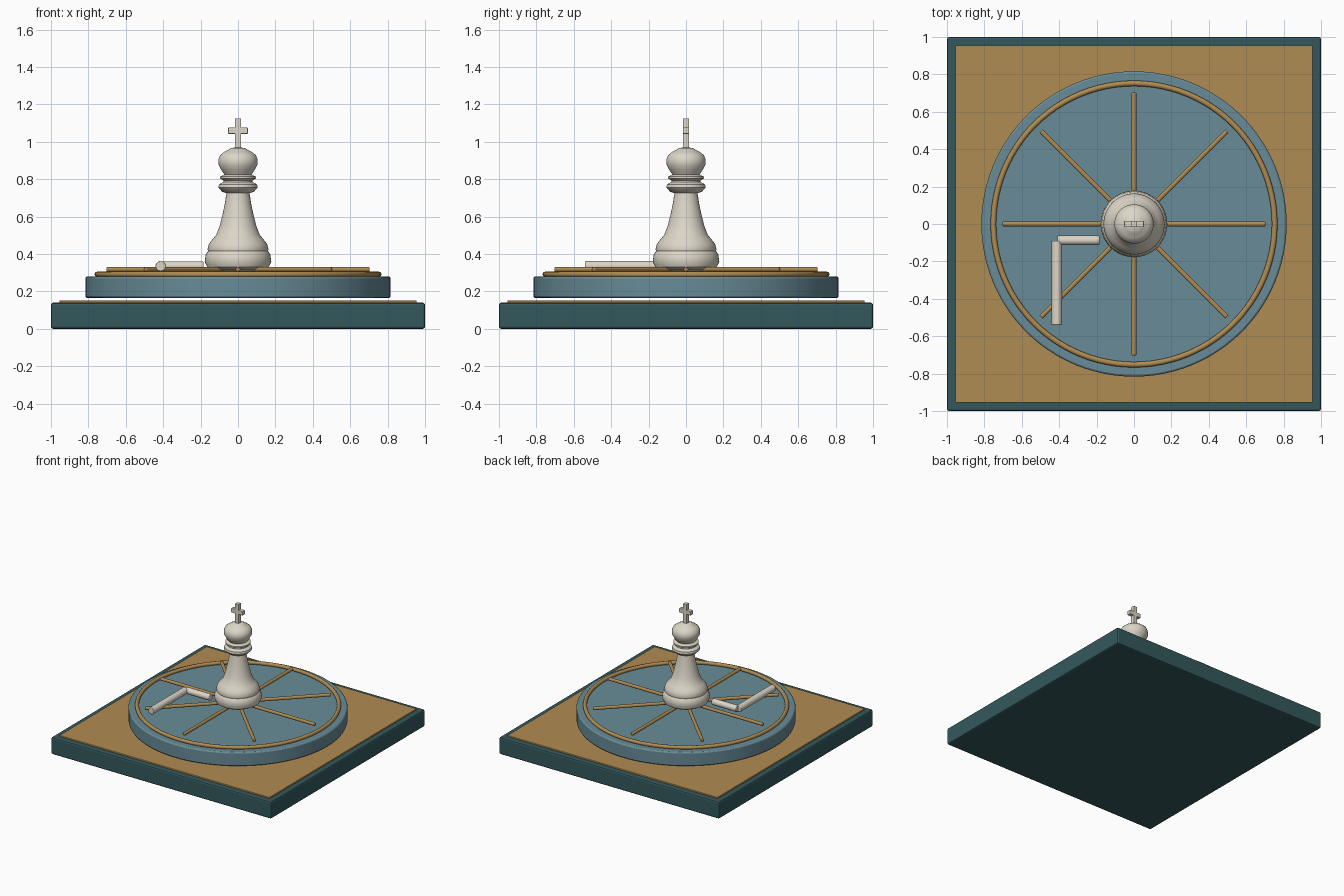
import bpy, bmesh, math
from mathutils import Vector

cube = bpy.data.objects.get("Cube")
if cube:
    bpy.data.objects.remove(cube, do_unlink=True)


def material(name, hex_code):
    # convert a display colour to linear values
    rgb = [int(hex_code[i:i + 2], 16) / 255 for i in (0, 2, 4)]
    lin = [c / 12.92 if c < 0.04 else ((c + 0.055) / 1.055) ** 2.4 for c in rgb]
    m = bpy.data.materials.new(name)
    m.use_nodes = True
    m.diffuse_color = (*lin, 1)
    m.node_tree.nodes["Principled BSDF"].inputs["Base Color"].default_value = (*lin, 1)
    return m


teal = material("dark_teal", "34595D")
blue = material("dusty_blue", "688C98")
gold = material("antique_gold", "B08C52")
ivory = material("ivory", "DDD6C8")


def finish(name, mat, bevel=0, smooth=True):
    ob = bpy.context.object
    ob.name = name
    ob.data.materials.clear()
    ob.data.materials.append(mat)
    if smooth:
        bpy.ops.object.shade_smooth_by_angle(angle=math.radians(35))
    if bevel:
        mod = ob.modifiers.new("Bevel", 'BEVEL')
        mod.width = bevel
        mod.segments = 2
        mod.limit_method = 'ANGLE'
    return ob


def box(name, mat, size, center, bevel=0):
    bpy.ops.mesh.primitive_cube_add(size=1, location=center)
    bpy.context.object.scale = size
    bpy.ops.object.transform_apply(location=False, rotation=False, scale=True)
    return finish(name, mat, bevel, smooth=False)


def rod(name, mat, start, end, radius, bevel=0.005, sides=20):
    a, b = Vector(start), Vector(end)
    bpy.ops.mesh.primitive_cylinder_add(vertices=sides, radius=radius,
                                        depth=(b - a).length, location=(a + b) / 2)
    ob = bpy.context.object
    ob.rotation_euler = (b - a).to_track_quat('Z', 'Y').to_euler()
    return finish(name, mat, bevel)


def lathe(name, mat, profile, sides=48):
    bm = bmesh.new()
    verts = [bm.verts.new((r, 0, z)) for r, z in profile]
    edges = [bm.edges.new(pair) for pair in zip(verts, verts[1:])]
    bmesh.ops.spin(bm, geom=verts + edges, cent=(0, 0, 0), axis=(0, 0, 1),
                   angle=math.tau, steps=sides)
    bmesh.ops.remove_doubles(bm, verts=bm.verts, dist=0.0005)
    bmesh.ops.recalc_face_normals(bm, faces=bm.faces)
    mesh = bpy.data.meshes.new(name)
    bm.to_mesh(mesh)
    bm.free()
    ob = bpy.data.objects.new(name, mesh)
    bpy.context.collection.objects.link(ob)
    bpy.ops.object.select_all(action='DESELECT')
    ob.select_set(True)
    bpy.context.view_layer.objects.active = ob
    return finish(name, mat)


# Square base and its inlaid top plate
box("base", teal, (2, 2, 0.14), (0, 0, 0.07), 0.012)
box("base_plate", gold, (1.91, 1.91, 0.02), (0, 0, 0.141), 0.004)

# Round dial with rim ring and spokes
rod("dial", blue, (0, 0, 0.165), (0, 0, 0.28), 0.816, 0.01, 96)
bpy.ops.mesh.primitive_torus_add(major_segments=96, minor_segments=12,
                                 major_radius=0.752, minor_radius=0.015,
                                 location=(0, 0, 0.291))
finish("rim_ring", gold)
for i in range(4):
    a = i * math.pi / 4
    tip = Vector((math.cos(a), math.sin(a), 0)) * 0.703
    mid = Vector((0, 0, 0.318))
    rod(f"spoke_{i + 1}", gold, mid - tip, mid + tip, 0.013)

# Chess piece body: foot, waist, collars and head
body = [(0, .315), (.14, .315), (.165, .33), (.178, .36), (.172, .40), (.16, .415),
        (.163, .425), (.155, .455), (.135, .48), (.115, .505), (.098, .55),
        (.083, .61), (.07, .67), (.062, .725), (.085, .733), (.105, .755),
        (.102, .772), (.078, .785), (.078, .793), (.095, .803), (.095, .814),
        (.072, .824), (.09, .85), (.105, .88), (.105, .905), (.095, .93),
        (.075, .945), (.05, .958), (.038, .967), (0, .97)]
lathe("king_body", ivory, body)

# Cross finial
box("cross_upright", ivory, (0.032, 0.032, 0.17), (0, 0, 1.04), 0.003)
box("cross_bar", ivory, (0.105, 0.032, 0.034), (0, 0, 1.06), 0.003)

# Bent rod lying on the dial
rod("rod_short", ivory, (-0.41, -0.087, 0.335), (-0.185, -0.087, 0.335), 0.026)
rod("rod_long", ivory, (-0.413, -0.09, 0.335), (-0.413, -0.54, 0.335), 0.028)
